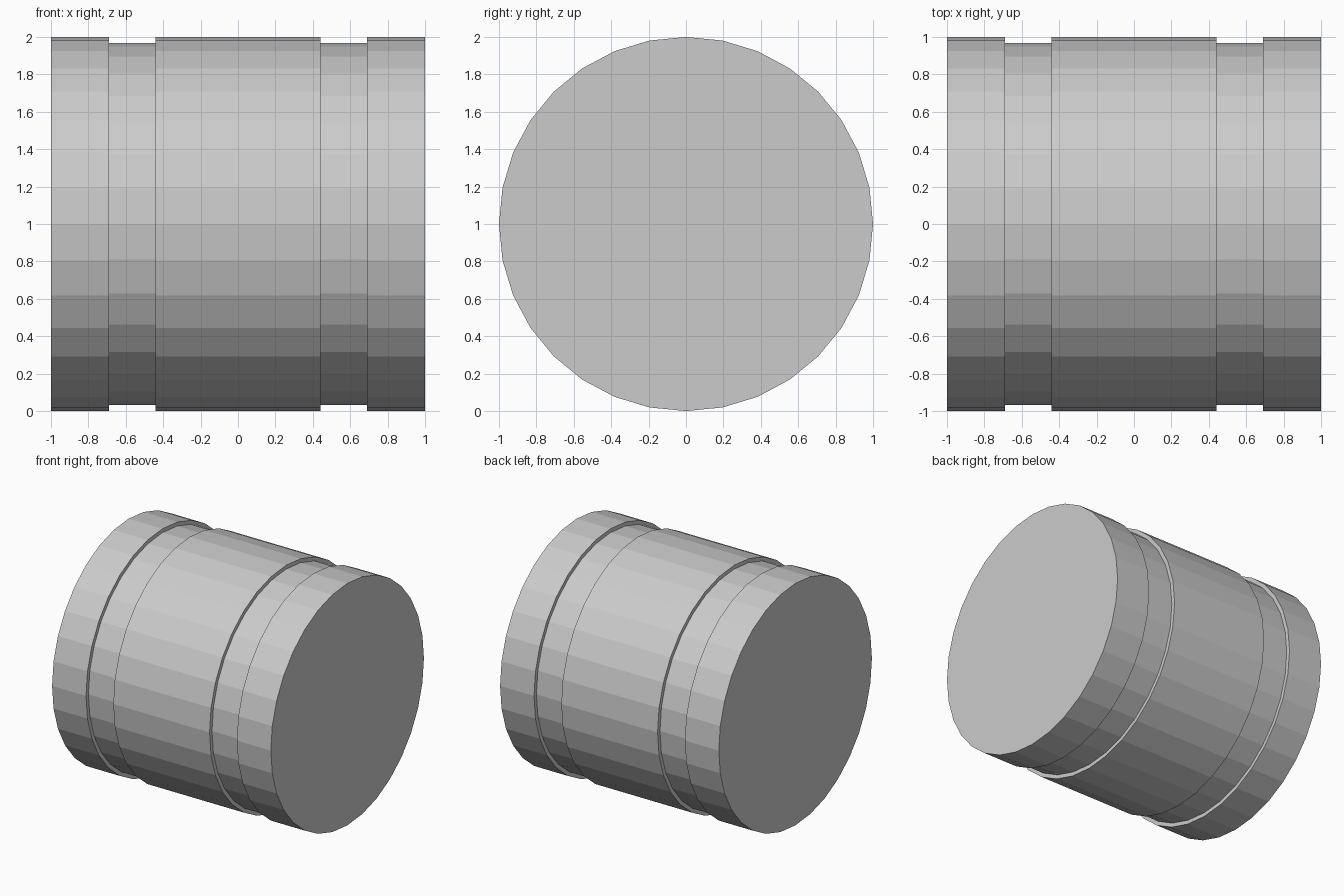
import bpy, bmesh
from math import sin, cos, tau

if "Cube" in bpy.data.objects:
    bpy.data.objects.remove(bpy.data.objects["Cube"])

SIDES = 32
R, GROOVE_R = 1.0, 0.968
# Half profile along the axis (x, radius), mirrored for the left end
half = [(0.44, R), (0.44, GROOVE_R), (0.69, GROOVE_R), (0.69, R), (1.0, R)]
profile = [(-x, r) for x, r in reversed(half)] + half

# Grooved drum lying along x
bm = bmesh.new()
rings = [[bm.verts.new((x, r * cos(tau * i / SIDES), 1 + r * sin(tau * i / SIDES)))
          for i in range(SIDES)] for x, r in profile]
for a, b in zip(rings, rings[1:]):
    for i in range(SIDES):
        j = (i + 1) % SIDES
        bm.faces.new((a[i], a[j], b[j], b[i]))

# Flat end caps
bm.faces.new(rings[0])
bm.faces.new(rings[-1])
bmesh.ops.recalc_face_normals(bm, faces=bm.faces)

mesh = bpy.data.meshes.new("grooved_drum")
bm.to_mesh(mesh)
bm.free()
bpy.context.collection.objects.link(bpy.data.objects.new("grooved_drum", mesh))
